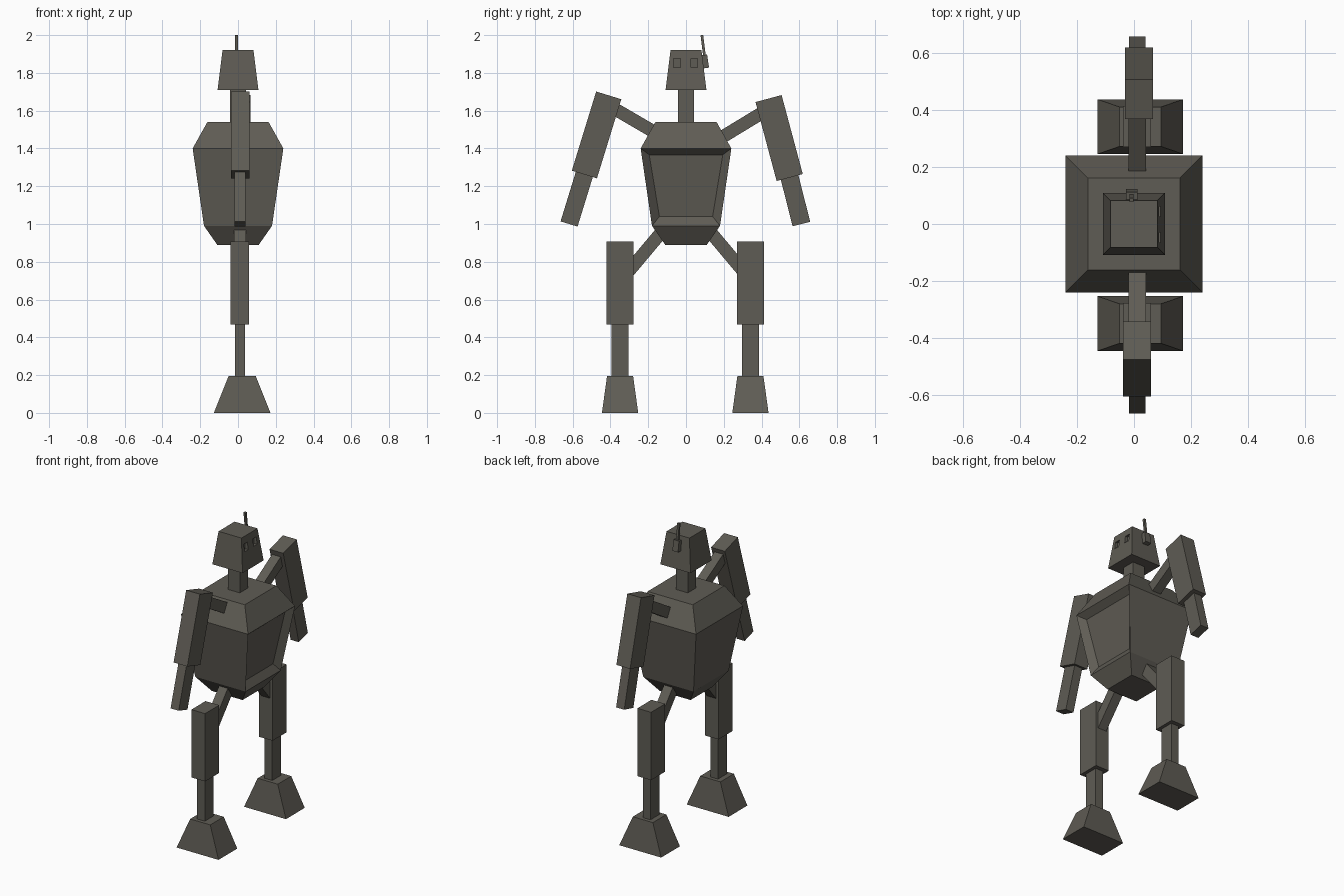
import bpy, bmesh
from mathutils import Vector

if "Cube" in bpy.data.objects:
    bpy.data.objects.remove(bpy.data.objects["Cube"])

metal = bpy.data.materials.new("dark_warm_grey")
metal.diffuse_color = (0.114, 0.107, 0.089, 1)
metal.use_nodes = True
metal.node_tree.nodes["Principled BSDF"].inputs["Base Color"].default_value = metal.diffuse_color


def finish(name, bm):
    bmesh.ops.recalc_face_normals(bm, faces=bm.faces[:])
    me = bpy.data.meshes.new(name)
    bm.to_mesh(me)
    bm.free()
    ob = bpy.data.objects.new(name, me)
    me.materials.append(metal)
    bpy.context.collection.objects.link(ob)
    return ob


def loft(levels, cx=0, cy=0):
    """Stack of rectangles (z, half x, half y), capped at both ends."""
    bm = bmesh.new()
    rings = [[bm.verts.new((cx + sx * hx, cy + sy * hy, z))
              for sx, sy in ((-1, -1), (1, -1), (1, 1), (-1, 1))]
             for z, hx, hy in levels]
    for a, b in zip(rings, rings[1:]):
        for i in range(4):
            j = (i + 1) % 4
            bm.faces.new((a[i], a[j], b[j], b[i]))
    bm.faces.new(rings[0][::-1])
    bm.faces.new(rings[-1])
    bmesh.ops.recalc_face_normals(bm, faces=bm.faces[:])
    return bm


def beam(name, a, b, thick, wide, x=0.011):
    """Square-ended bar between two (y, z) points."""
    a, b = Vector((x, *a)), Vector((x, *b))
    d = (b - a).normalized()
    side = Vector((0, -d.z, d.y)) * thick / 2
    bm = bmesh.new()
    ends = []
    for p in (a, b):
        ends.append([bm.verts.new(p + side * s + Vector((wide / 2 * t, 0, 0)))
                     for s, t in ((-1, -1), (1, -1), (1, 1), (-1, 1))])
    for i in range(4):
        j = (i + 1) % 4
        bm.faces.new((ends[0][i], ends[0][j], ends[1][j], ends[1][i]))
    bm.faces.new(ends[0][::-1])
    bm.faces.new(ends[1])
    return finish(name, bm)


# torso with a sunken chest panel on the +x side
bm = loft([(0.89, 0.11, 0.11), (0.99, 0.18, 0.18), (1.40, 0.24, 0.24), (1.54, 0.162, 0.162)])
bm.faces.ensure_lookup_table()
chest = max(bm.faces, key=lambda f: f.calc_center_median().x)
bmesh.ops.inset_region(bm, faces=[chest], thickness=0.06, depth=-0.035)
finish("torso", bm)

# neck and head
finish("neck", loft([(1.52, 0.043, 0.043), (1.72, 0.043, 0.043)]))
head = finish("head", loft([(1.71, 0.108, 0.108), (1.92, 0.082, 0.082)]))

# sunken eyes
for side, y in (("left", 0.044), ("right", -0.047)):
    cutter = finish(side + "_eye_cutter", loft([(1.828, 0.03, 0.018), (1.875, 0.03, 0.018)], 0.10, y))
    cutter.hide_render = True
    cutter.hide_viewport = True
    cutter.display_type = 'WIRE'
    mod = head.modifiers.new(side + "_eye", 'BOOLEAN')
    mod.operation = 'DIFFERENCE'
    mod.solver = 'EXACT'
    mod.object = cutter

# antenna on the side of the head
beam("antenna_base", (0.107, 1.826), (0.097, 1.895), 0.030, 0.040, -0.008)
beam("antenna_rod", (0.099, 1.88), (0.084, 2.0), 0.014, 0.014, -0.008)

# arms: shoulder strut, upper arm, forearm
beam("left_shoulder", (0.15, 1.435), (0.43, 1.605), 0.068, 0.062)
beam("left_upper_arm", (0.437, 1.664), (0.549, 1.246), 0.143, 0.098, 0.017)
beam("left_forearm", (0.54, 1.28), (0.611, 1.0), 0.096, 0.058)
beam("right_shoulder", (-0.13, 1.465), (-0.41, 1.628), 0.068, 0.062)
beam("right_upper_arm", (-0.409, 1.681), (-0.538, 1.262), 0.139, 0.098)
beam("right_forearm", (-0.53, 1.29), (-0.619, 1.0), 0.094, 0.058)

# legs: hip strut, thigh, shin, foot
for side, s in (("left", 1), ("right", -1)):
    c = 0.341 if s > 0 else -0.349
    beam(side + "_hip", (s * 0.10, 0.992), (s * 0.31, 0.742), 0.068, 0.062)
    finish(side + "_thigh", loft([(0.468, 0.049, 0.072), (0.907, 0.049, 0.072)], 0.010, c))
    finish(side + "_shin", loft([(0.18, 0.027, 0.045), (0.48, 0.027, 0.045)], 0.011, c))
    finish(side + "_foot", loft([(0, 0.15, 0.096), (0.195, 0.072, 0.069)], 0.022, c))
